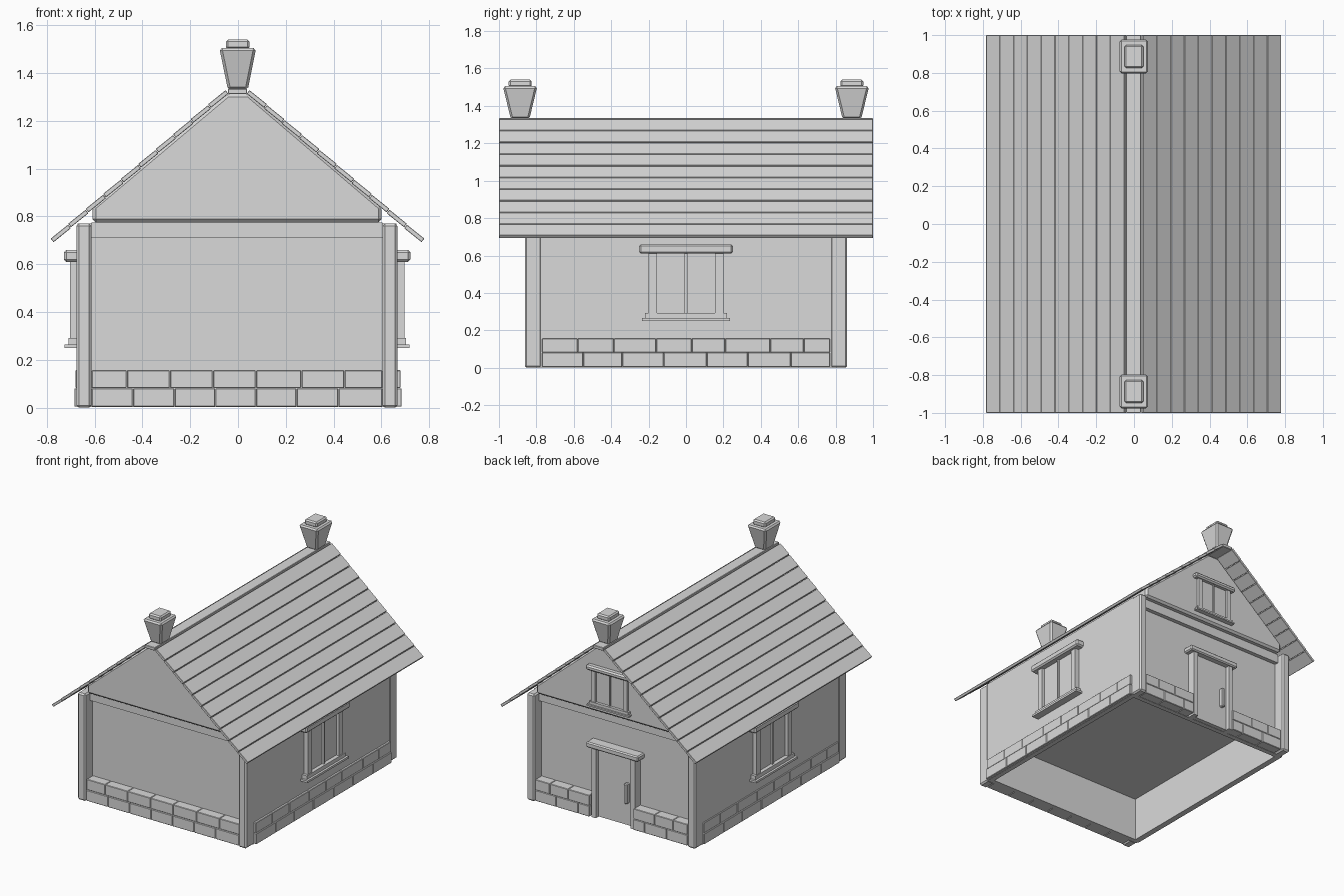
import bpy, bmesh, math
from mathutils import Matrix, Vector

if "Cube" in bpy.data.objects:
    bpy.data.objects.remove(bpy.data.objects["Cube"])

grey = bpy.data.materials.new("plain_grey")
grey.use_nodes = True
grey.diffuse_color = (0.7, 0.7, 0.7, 1)
grey.node_tree.nodes["Principled BSDF"].inputs["Base Color"].default_value = (0.7, 0.7, 0.7, 1)


def finish(name, bm, bevel=0.0):
    bmesh.ops.recalc_face_normals(bm, faces=bm.faces)
    mesh = bpy.data.meshes.new(name)
    bm.to_mesh(mesh)
    bm.free()
    mesh.materials.append(grey)
    ob = bpy.data.objects.new(name, mesh)
    bpy.context.collection.objects.link(ob)
    if bevel:
        mod = ob.modifiers.new("bevel", "BEVEL")
        mod.width, mod.segments, mod.limit_method = bevel, 1, "ANGLE"


def add_box(bm, x, y, z, matrix=Matrix()):
    """Box from three (low, high) ranges."""
    lo, hi = zip(x, y, z)
    lo, hi = Vector(lo), Vector(hi)
    m = matrix @ Matrix.Translation((lo + hi) / 2) @ Matrix.Diagonal((*(hi - lo), 1))
    return bmesh.ops.create_cube(bm, size=1, matrix=m)["verts"]


def box(name, x, y, z, bevel=0.0, matrix=Matrix()):
    bm = bmesh.new()
    add_box(bm, x, y, z, matrix)
    finish(name, bm, bevel)


def turn(angle):
    return Matrix.Rotation(math.radians(angle), 4, "Z")


# Walls: a shell with a flat rim and a recessed underside
bm = bmesh.new()
add_box(bm, (-0.672, 0.664), (-0.78, 0.78), (0.002, 0.77))
bm.faces.ensure_lookup_table()
bottom = min(bm.faces, key=lambda f: f.calc_center_median().z)
bmesh.ops.inset_region(bm, faces=[bottom], thickness=0.05)
recess = bmesh.ops.extrude_discrete_faces(bm, faces=[bottom])["faces"][0]
bmesh.ops.translate(bm, verts=recess.verts, vec=(0, 0, 0.32))
finish("walls", bm)

# Corner posts
for x in ((-0.676, -0.613), (0.605, 0.667)):
    for y in ((-0.862, -0.77), (0.77, 0.862)):
        box("corner_post", x, y, (0, 0.77), 0.01)

# Gable block with short upright sides, filling the space under the roof
bm = bmesh.new()
outline = [(-0.609, 0.775), (0.601, 0.775), (0.601, 0.84),
           (0.045, 1.314), (-0.045, 1.314), (-0.609, 0.84)]
face = bm.faces.new([bm.verts.new((x, -0.85, z)) for x, z in outline])
new = bmesh.ops.extrude_face_region(bm, geom=[face])["geom"]
bmesh.ops.translate(bm, vec=(0, 1.7, 0),
                    verts=[v for v in new if isinstance(v, bmesh.types.BMVert)])
finish("gable", bm, 0.014)
box("tie_beam", (-0.613, 0.605), (-0.81, 0.81), (0.71, 0.775))

# Roof planks, each tipped a little so its lower edge stands proud
slope = math.atan2(0.625, 0.732)
length = math.hypot(0.625, 0.732) / 10
for side, angle in (("left", 0), ("right", 180)):
    for i in range(10):
        d = (i + 0.5) * length
        m = Matrix.Translation((-0.002, 0, 0)) @ turn(angle) @ Matrix.Translation(
            (0.048 + d * math.cos(slope), 0, 1.328 - d * math.sin(slope)))
        m = m @ Matrix.Rotation(slope - 0.03, 4, "Y")
        box("roof_plank_" + side, (-length * 0.485, length * 0.485), (-1, 1),
            (-0.016, 0.003), 0.002, m)
box("ridge_board", (-0.042, 0.038), (-1, 1), (1.312, 1.335), 0.003)

# Chimneys: flared pot with a small cap
for y in (-0.887, 0.887):
    bm = bmesh.new()
    for v in add_box(bm, (-0.078, 0.076), (y - 0.092, y + 0.092), (1.33, 1.505)):
        if v.co.z < 1.4:
            v.co.x *= 0.54
            v.co.y = y + (v.co.y - y) * 0.54
    finish("chimney_pot", bm, 0.011)
    box("chimney_cap", (-0.051, 0.049), (y - 0.061, y + 0.061), (1.5, 1.54), 0.009)


# Brick plinth
def bricks(name, joints, depth, z, matrix):
    bm = bmesh.new()
    for a, b in zip(joints, joints[1:]):
        add_box(bm, (a + 0.001, b - 0.001), depth, z, matrix)
    finish(name, bm, 0.003)


low, high = (0.004, 0.081), (0.082, 0.157)
front_low = [-0.613, -0.44, -0.265, -0.095, 0.075, 0.245, 0.42, 0.605]
front_high = [-0.613, -0.465, -0.285, -0.105, 0.075, 0.265, 0.445, 0.605]
side_low = [-0.77, -0.55, -0.34, -0.12, 0.11, 0.33, 0.56, 0.77]
side_high = [-0.77, -0.58, -0.385, -0.16, 0.03, 0.21, 0.45, 0.63, 0.77]
bricks("front_bricks_low", front_low, (-0.853, -0.76), low, turn(0))
bricks("front_bricks_high", front_high, (-0.848, -0.76), high, turn(0))
for angle in (90, -90):
    bricks("side_bricks_low", side_low, (-0.685, -0.65), low, turn(angle))
    bricks("side_bricks_high", side_high, (-0.68, -0.65), high, turn(angle))
for edges, row in (((0.175, 0.265, 0.44, 0.607), low), ((0.175, 0.345, 0.49, 0.607), high)):
    bricks("back_bricks", edges, (-0.85, -0.76), row, turn(180))
    bricks("back_bricks", [-e for e in reversed(edges)], (-0.85, -0.76), row, turn(180))


# Windows, modelled facing the front and then placed on their wall
def window(name, matrix):
    def part(label, x, y, z, bevel=0.0):
        box(name + "_" + label, x, y, z, bevel, matrix)
    part("lintel", (-0.25, 0.25), (-0.055, 0.02), (0.61, 0.66), 0.01)
    part("sill", (-0.235, 0.235), (-0.052, 0.02), (0.25, 0.265))
    part("sill_board", (-0.22, 0.22), (-0.036, 0.02), (0.265, 0.292))
    part("panes", (-0.16, 0.16), (-0.008, 0.02), (0.29, 0.61))
    part("mullion", (-0.007, 0.007), (-0.022, 0.02), (0.29, 0.61))
    for s in (-1, 1):
        part("jamb", sorted((s * 0.155, s * 0.2)), (-0.03, 0.02), (0.29, 0.61))


for angle, wall in ((90, 0.666), (-90, 0.673)):
    window("side_window", turn(angle) @ Matrix.Translation((0, -wall, 0)))
window("gable_window", turn(180) @ Matrix.Translation((-0.005, -0.848, 0.642))
       @ Matrix.Scale(0.71, 4))

# Back door with its frame and handle
back = turn(180)
box("door", (-0.145, 0.155), (-0.81, -0.76), (0.004, 0.5), 0, back)
for x in ((-0.165, -0.13), (0.147, 0.182)):
    box("door_jamb", x, (-0.84, -0.76), (0.002, 0.5), 0, back)
box("door_lintel", (-0.2, 0.215), (-0.855, -0.76), (0.5, 0.54), 0.008, back)
box("door_handle", (0.09, 0.118), (-0.84, -0.8), (0.165, 0.31), 0.006, back)
